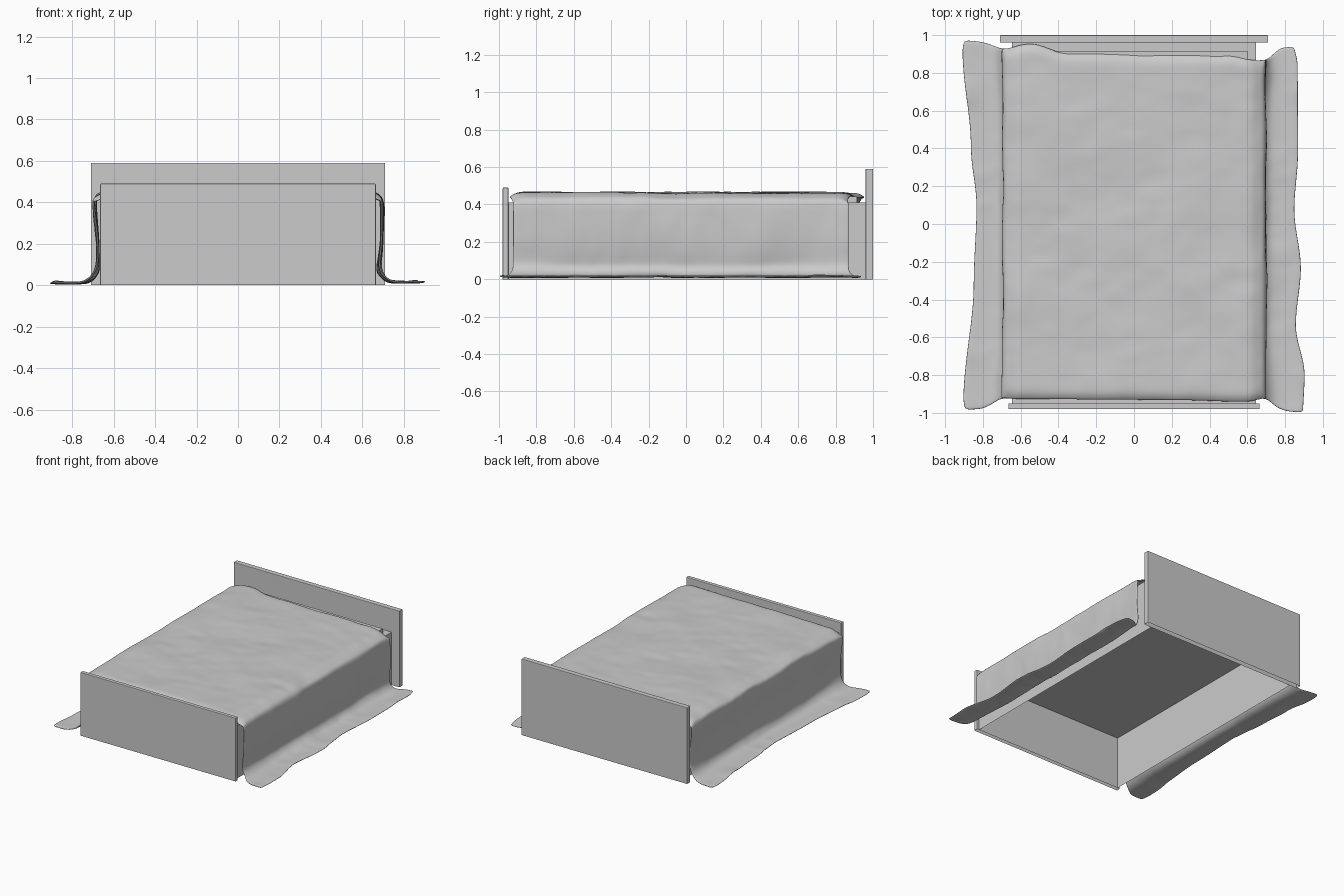
import bpy, bmesh
from mathutils import Vector, noise

if "Cube" in bpy.data.objects:
    bpy.data.objects.remove(bpy.data.objects["Cube"])


def make_object(name, bm):
    mesh = bpy.data.meshes.new(name)
    bm.to_mesh(mesh)
    bm.free()
    ob = bpy.data.objects.new(name, mesh)
    bpy.context.collection.objects.link(ob)
    return ob


def box(name, x, y0, y1, z1, z0=0.0, bevel=0.0, open_bottom=False):
    bm = bmesh.new()
    bmesh.ops.create_cube(bm, size=1)
    for v in bm.verts:
        v.co = (2 * x * v.co.x, (y0 + y1) / 2 + v.co.y * (y1 - y0), z0 + (v.co.z + 0.5) * (z1 - z0))
    if open_bottom:
        bm.normal_update()
        low = [f for f in bm.faces if f.normal.z < -0.9]
        bmesh.ops.delete(bm, geom=low, context='FACES_ONLY')
    ob = make_object(name, bm)
    if bevel:
        m = ob.modifiers.new("bevel", 'BEVEL')
        m.width, m.segments = bevel, 2
    return ob


def lerp_table(table, t):
    for (a, va), (b, vb) in zip(table, table[1:]):
        if t <= b:
            k = max(0, (t - a) / (b - a))
            k = k * k * (3 - 2 * k)
            return va + (vb - va) * k
    return table[-1][1]


# Boards, hollow bed base and mattress
box("headboard", 0.71, 0.96, 1.0, 0.59, bevel=0.004, open_bottom=True)
box("footboard", 0.665, -0.98, -0.95, 0.49, bevel=0.004, open_bottom=True)
box("bed_base", 0.645, -0.95, 0.96, 0.41, open_bottom=True)
box("mattress", 0.60, -0.915, 0.915, 0.443, z0=0.41)

# Blanket cross-section from left hem to right hem; the skirt factor runs 0..1 over the floor
left = [(-0.692, 0.07), (-0.68, 0.12), (-0.68, 0.20), (-0.688, 0.28), (-0.697, 0.36),
        (-0.698, 0.412), (-0.688, 0.435), (-0.66, 0.446)]
right = [(0.655, 0.448), (0.685, 0.435), (0.70, 0.41), (0.70, 0.35), (0.70, 0.28),
         (0.698, 0.20), (0.688, 0.12), (0.692, 0.07)]
top = [(-0.62 + 1.24 * i / 23, 0.464) for i in range(24)]
skirt = [(0.08, 0.038), (0.25, 0.018), (0.5, 0.014), (0.75, 0.014), (1.0, 0.014)]

# Wavy hems: distance from centre against y
hem_left = [(-1, 0.885), (-0.9, 0.905), (-0.3, 0.85), (0.1, 0.835), (0.4, 0.865), (0.9, 0.91), (1, 0.89)]
hem_right = [(-1, 0.895), (-0.75, 0.905), (-0.5, 0.858), (-0.2, 0.885), (0.1, 0.85),
             (0.4, 0.87), (0.85, 0.868), (1, 0.84)]
# Blanket ends: y against x
end_front = [(-0.9, -0.985), (-0.80, -0.98), (-0.70, -0.925), (-0.6, -0.93), (0.2, -0.935),
             (0.6, -0.945), (0.70, -0.925), (0.78, -0.99), (0.9, -1.0)]
end_back = [(-0.9, 0.975), (-0.80, 0.965), (-0.70, 0.93), (-0.55, 0.96), (-0.35, 0.905),
            (0.5, 0.895), (0.64, 0.87), (0.70, 0.87), (0.78, 0.935), (0.9, 0.945)]

rows = 64
bm = bmesh.new()
grid = []
for j in range(rows + 1):
    t = j / rows
    yc = -0.95 + 1.9 * t
    hl, hr = lerp_table(hem_left, yc), lerp_table(hem_right, yc)
    section = [(-0.70 - (hl - 0.70) * s, z) for s, z in reversed(skirt)] + left + top + right
    section += [(0.70 + (hr - 0.70) * s, z + 0.006 * s) for s, z in skirt]
    # the fold onto the floor is tighter along the middle than at the corners
    tuck = lerp_table([(0.6, 0.016), (0.95, 0.0)], abs(yc))
    line = []
    for x, z in section:
        y0, y1 = lerp_table(end_front, x), lerp_table(end_back, x)
        y = y0 + (y1 - y0) * t
        p = Vector((x, y, z))
        n = noise.noise(p * 3.5) + 0.5 * noise.noise(p * 8) + 0.3 * noise.noise(p * 15)
        if z > 0.43:
            # soft rim at both ends of the mattress
            edge = max(0, 1 - min(y - y0, y1 - y) / 0.05)
            p.z += 0.008 * n - 0.022 * edge ** 2
        elif z > 0.05:
            p.x += 0.008 * n
        else:
            p.z += 0.012 * max(0, n)
        if z < 0.1 and abs(x) < 0.78:
            p.x -= tuck if x > 0 else -tuck
        line.append(bm.verts.new(p))
    grid.append(line)
for a, b in zip(grid, grid[1:]):
    for i in range(len(a) - 1):
        bm.faces.new((a[i], a[i + 1], b[i + 1], b[i])).smooth = True
blanket = make_object("blanket", bm)
solid = blanket.modifiers.new("thickness", 'SOLIDIFY')
solid.thickness, solid.offset = 0.01, -1
sub = blanket.modifiers.new("smooth", 'SUBSURF')
sub.levels = sub.render_levels = 2
